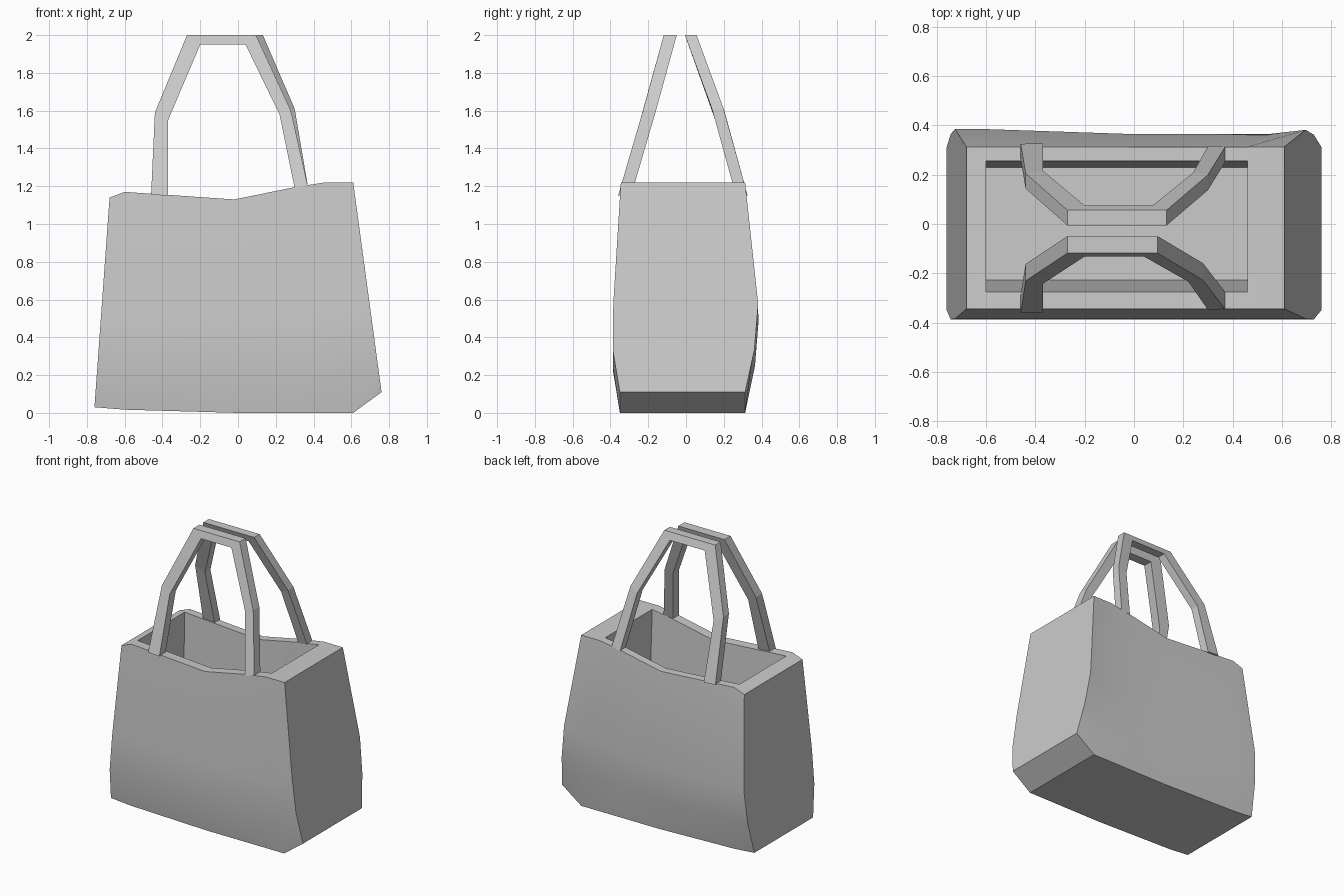
import bpy, bmesh

if "Cube" in bpy.data.objects:
    bpy.data.objects.remove(bpy.data.objects["Cube"])


def make_object(name, bm):
    bmesh.ops.recalc_face_normals(bm, faces=bm.faces)
    mesh = bpy.data.meshes.new(name)
    bm.to_mesh(mesh)
    bm.free()
    obj = bpy.data.objects.new(name, mesh)
    bpy.context.collection.objects.link(obj)
    return obj


# Bag body: columns of (bottom x, bottom z, top x, top z, back bulge y)
columns = [
    (-0.76, 0.03, -0.68, 1.14, 0.385),
    (-0.60, 0.017, -0.60, 1.17, 0.385),
    (0.00, 0.00, -0.02, 1.13, 0.365),
    (0.30, 0.00, 0.30, 1.195, 0.365),
    (0.61, 0.00, 0.46, 1.22, 0.365),
    (0.76, 0.11, 0.61, 1.22, 0.382),
]
levels = [0, 0.2, 0.42, 1]
front_y = [-0.35, -0.387, -0.385, -0.345]
floor_z = 0.1

bm = bmesh.new()
rings, wells = [], []
for xb, zb, xt, zt, bulge in columns:
    back_y = [0.313, bulge - 0.02, bulge, 0.313]
    ring = []
    for ys, order in ((front_y, range(4)), (back_y, range(3, -1, -1))):
        for i in order:
            t = levels[i]
            ring.append(bm.verts.new((xb + (xt - xb) * t, ys[i], zb + (zt - zb) * t)))
    rings.append(ring)

# Outer skin, leaving the top strip open
for a, b in zip(rings, rings[1:]):
    for i in (0, 1, 2, 4, 5, 6, 7):
        j = (i + 1) % 8
        bm.faces.new((a[i], a[j], b[j], b[i]))
bm.faces.new(rings[0])
bm.faces.new(rings[-1])

# Hollow inside with sloped front and back walls
for _, _, x, z, _ in columns[1:5]:
    wells.append([bm.verts.new(p) for p in (
        (x, -0.275, z), (x, -0.228, floor_z), (x, 0.23, floor_z), (x, 0.255, z))])
for a, b in zip(wells, wells[1:]):
    for i in range(3):
        bm.faces.new((a[i], a[i + 1], b[i + 1], b[i]))
bm.faces.new(wells[0])
bm.faces.new(wells[-1])

# Rim around the opening
for k in range(3):
    r, s, a, b = rings[k + 1], rings[k + 2], wells[k], wells[k + 1]
    bm.faces.new((r[3], s[3], b[0], a[0]))
    bm.faces.new((r[4], s[4], b[3], a[3]))
for end, near, well in ((rings[0], rings[1], wells[0]), (rings[5], rings[4], wells[3])):
    bm.faces.new((end[3], near[3], well[0], well[3], near[4], end[4]))
body = make_object("bag_body", bm)
bpy.context.view_layer.objects.active = body
body.select_set(True)
bpy.ops.object.shade_smooth_by_angle(angle=0.52)
body.select_set(False)


def lerp_y(z, path):
    (z0, y0), (z1, y1) = path[:2] if z < path[1][0] else path[1:]
    return y0 + (y1 - y0) * (z - z0) / (z1 - z0)


# Handle: angular frame of outer and inner outlines, leaning inwards with height
def handle(name, outer, inner, lean, depth):
    bm = bmesh.new()
    sections = []
    for (xo, zo), (xi, zi) in zip(outer, inner):
        yo, yi = lerp_y(zo, lean), lerp_y(zi, lean)
        sections.append([bm.verts.new(p) for p in (
            (xo, yo, zo), (xi, yi, zi), (xi, yi + depth, zi), (xo, yo + depth, zo))])
    for a, b in zip(sections, sections[1:]):
        for i in range(4):
            j = (i + 1) % 4
            bm.faces.new((a[i], a[j], b[j], b[i]))
    bm.faces.new(sections[0])
    bm.faces.new(sections[-1])
    return make_object(name, bm)


left_out = [(-0.46, 1.155), (-0.44, 1.59), (-0.27, 2.0)]
left_in = [(-0.37, 1.15), (-0.37, 1.55), (-0.20, 1.95)]
handle("front_handle",
       left_out + [(0.095, 2.0), (0.28, 1.60), (0.37, 1.20)],
       left_in + [(0.04, 1.95), (0.22, 1.58), (0.30, 1.19)],
       [(1.2, -0.345), (1.6, -0.228), (2.0, -0.118)], 0.069)
handle("back_handle",
       left_out + [(0.132, 2.0), (0.30, 1.61), (0.37, 1.20)],
       left_in + [(0.075, 1.95), (0.24, 1.58), (0.30, 1.19)],
       [(1.2, 0.313), (1.6, 0.203), (2.0, 0.056)], -0.062)
